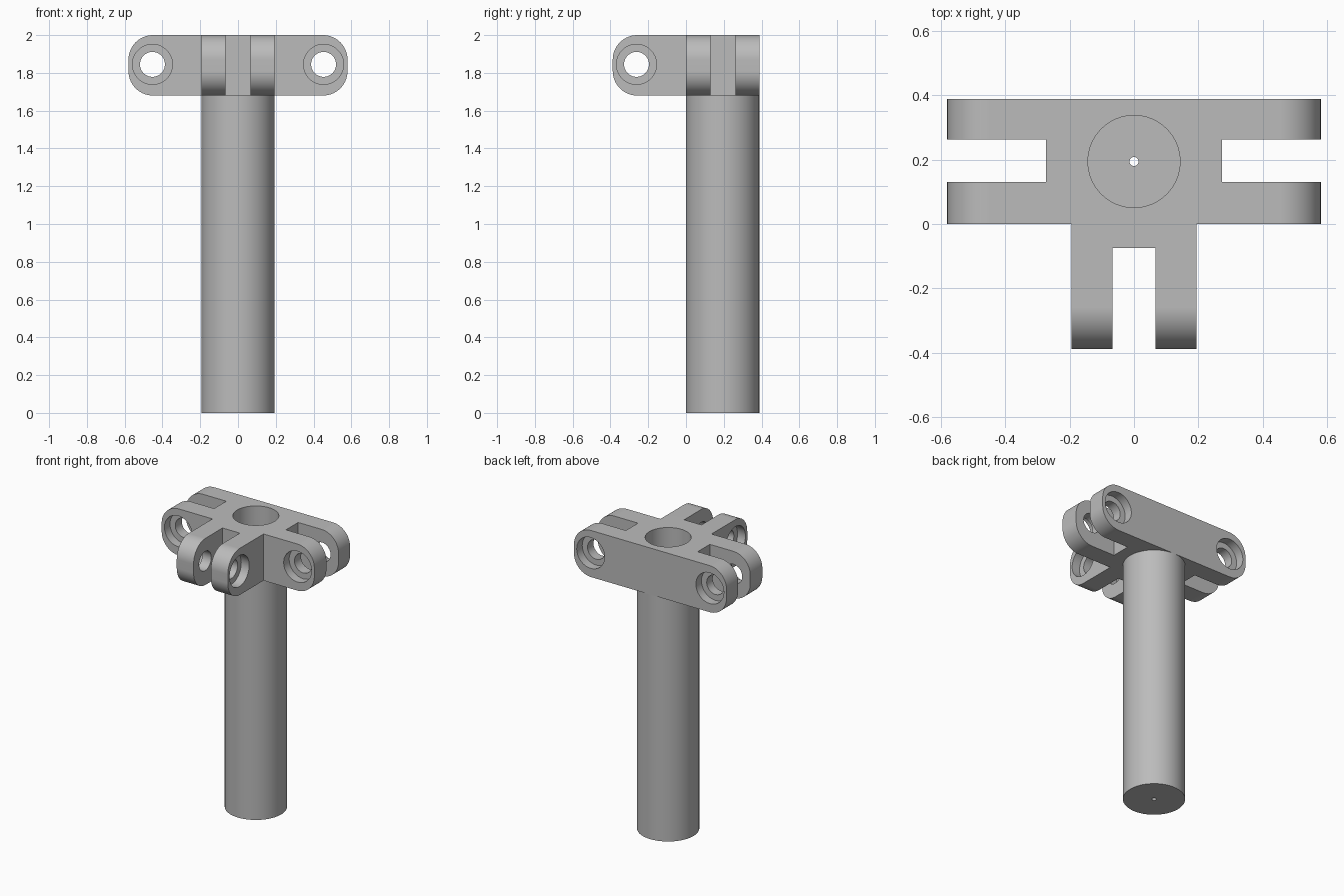
import bpy, bmesh, math
from mathutils import Vector, Matrix

if "Cube" in bpy.data.objects:
    bpy.data.objects.remove(bpy.data.objects["Cube"], do_unlink=True)

# Main dimensions
TOP, HEAD_Z = 2.0, 1.68            # head height range
PIN_Z = (TOP + HEAD_Z) / 2 + 0.005
BAR = 0.58                         # half length of crossbar
DEPTH = 0.388                      # reach along y
TUBE_Y, TUBE_R, BORE_R = 0.194, 0.194, 0.143
SLOT = 0.066                       # half width of fork slots
CORNER = 0.13
PIN_R, RECESS_R, RECESS_D = 0.066, 0.106, 0.06

grey = bpy.data.materials.new("plain grey")
grey.use_nodes = True
grey.diffuse_color = (0.5, 0.5, 0.5, 1)
grey.node_tree.nodes["Principled BSDF"].inputs["Base Color"].default_value = (0.5, 0.5, 0.5, 1)


def finish(bm, name):
    bmesh.ops.recalc_face_normals(bm, faces=bm.faces)
    mesh = bpy.data.meshes.new(name)
    bm.to_mesh(mesh)
    bm.free()
    obj = bpy.data.objects.new(name, mesh)
    mesh.materials.append(grey)
    bpy.context.collection.objects.link(obj)
    return obj


def arc(cx, cz, start):
    steps = 14
    return [(cx + CORNER * math.cos(start + i * math.pi / 2 / steps),
             cz + CORNER * math.sin(start + i * math.pi / 2 / steps))
            for i in range(steps + 1)]


def extrude(name, points, offset):
    bm = bmesh.new()
    face = bm.faces.new([bm.verts.new(p) for p in points])
    new = bmesh.ops.extrude_face_region(bm, geom=[face])["geom"]
    bmesh.ops.translate(bm, verts=[v for v in new if isinstance(v, bmesh.types.BMVert)],
                        vec=Vector(offset))
    return finish(bm, name)


def box(name, low, high):
    low, high = Vector(low), Vector(high)
    bm = bmesh.new()
    bmesh.ops.create_cube(bm, size=1)
    bmesh.ops.scale(bm, verts=bm.verts, vec=high - low)
    bmesh.ops.translate(bm, verts=bm.verts, vec=(low + high) / 2)
    return finish(bm, name)


def cylinder(name, radius, length, centre, axis):
    bm = bmesh.new()
    turn = Vector((0, 0, 1)).rotation_difference(Vector(axis)).to_matrix().to_4x4()
    bmesh.ops.create_cone(bm, cap_ends=True, segments=64, radius1=radius, radius2=radius,
                          depth=length, matrix=Matrix.Translation(centre) @ turn)
    return finish(bm, name)


def combine(target, other, operation):
    mod = target.modifiers.new(operation, "BOOLEAN")
    mod.operation, mod.solver, mod.object = operation, "EXACT", other
    bpy.context.view_layer.objects.active = target
    bpy.ops.object.modifier_apply(modifier=mod.name)
    bpy.data.objects.remove(other, do_unlink=True)


# Crossbar with rounded ends, joined with the front arm
low, high = HEAD_Z + CORNER, TOP - CORNER
q = math.pi / 2
right = arc(BAR - CORNER, low, -q) + arc(BAR - CORNER, high, 0)
left = arc(CORNER - BAR, high, q) + arc(CORNER - BAR, low, 2 * q)
head = extrude("fork_head", [(x, 0, z) for x, z in right + left], (0, DEPTH, 0))
tip = arc(CORNER - DEPTH, high, q) + arc(CORNER - DEPTH, low, 2 * q)
outline = tip + [(0.1, HEAD_Z), (0.1, TOP)]
arm = extrude("front_arm", [(-TUBE_R, y, z) for y, z in outline], (2 * TUBE_R, 0, 0))
combine(head, arm, "UNION")

# Slots that split each arm into a fork
for side in (-1, 1):
    ends = sorted((side * 0.273, side * 0.7))
    combine(head, box("slot", (ends[0], TUBE_Y + 0.003 - SLOT, 1.6),
                      (ends[1], TUBE_Y + 0.003 + SLOT, 2.1)), "DIFFERENCE")
combine(head, box("slot", (-SLOT, -0.5, 1.6), (SLOT, -0.074, 2.1)), "DIFFERENCE")


# Pin holes with a wider recess on both outer faces
def pin_hole(centre, axis):
    centre, axis = Vector(centre), Vector(axis)
    combine(head, cylinder("hole", PIN_R, 0.6, centre, axis), "DIFFERENCE")
    for side in (-1, 1):
        place = centre + axis * side * (TUBE_R - RECESS_D + 0.1)
        combine(head, cylinder("recess", RECESS_R, 0.2, place, axis), "DIFFERENCE")


for side in (-1, 1):
    pin_hole((side * 0.453, TUBE_Y, PIN_Z), (0, 1, 0))
pin_hole((0, -0.262, PIN_Z), (1, 0, 0))

# Bore through the head
combine(head, cylinder("bore", BORE_R, 0.6, (0, TUBE_Y, 1.84), (0, 0, 1)), "DIFFERENCE")

# Hollow post with a floor and a small drain hole
profile = [(BORE_R, HEAD_Z), (BORE_R, 0.06), (0.014, 0.06), (0.014, 0),
           (TUBE_R, 0), (TUBE_R, HEAD_Z)]
bm = bmesh.new()
verts = [bm.verts.new((r, TUBE_Y, z)) for r, z in profile]
edges = [bm.edges.new(pair) for pair in zip(verts, verts[1:])]
bmesh.ops.spin(bm, geom=verts + edges, cent=(0, TUBE_Y, 0), axis=(0, 0, 1),
               angle=2 * math.pi, steps=64, use_duplicate=False)
bmesh.ops.remove_doubles(bm, verts=bm.verts, dist=0.0001)
post = finish(bm, "hollow_post")

# Smooth curves with crisp edges
for obj in (head, post):
    bpy.ops.object.select_all(action="DESELECT")
    obj.select_set(True)
    bpy.context.view_layer.objects.active = obj
    bpy.ops.object.shade_smooth_by_angle(angle=math.radians(30))
    weighted = obj.modifiers.new("weighted normals", "WEIGHTED_NORMAL")
    weighted.keep_sharp = True
